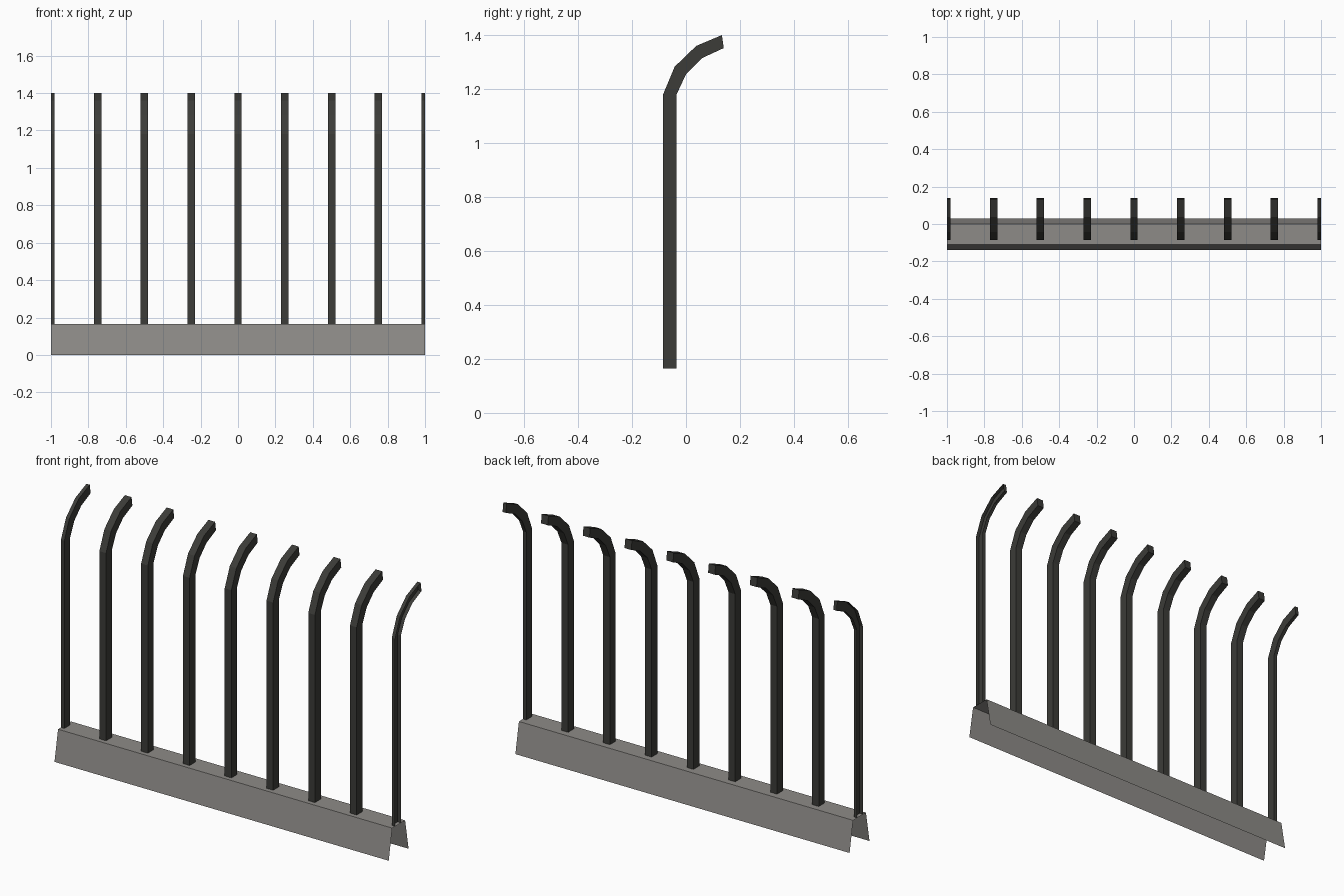
import bpy, bmesh

if "Cube" in bpy.data.objects:
    bpy.data.objects.remove(bpy.data.objects["Cube"])


def material(name, c):
    m = bpy.data.materials.new(name)
    m.diffuse_color = (*c, 1)
    m.use_nodes = True
    m.node_tree.nodes["Principled BSDF"].inputs["Base Color"].default_value = m.diffuse_color
    return m


def make(name, bm, mat):
    bmesh.ops.recalc_face_normals(bm, faces=bm.faces[:])
    me = bpy.data.meshes.new(name)
    bm.to_mesh(me)
    bm.free()
    me.materials.append(mat)
    ob = bpy.data.objects.new(name, me)
    bpy.context.collection.objects.link(ob)


stone = material("stone", (0.27, 0.26, 0.245))
iron = material("iron", (0.045, 0.045, 0.04))

# open sheet kerb: sloped front and back walls under a flat top
bm = bmesh.new()
kerb = [(-0.14, 0), (-0.11, 0.165), (0, 0.165), (0.03, 0)]
rows = [[bm.verts.new((x, y, z)) for y, z in kerb] for x in (-1, 1)]
for i in range(3):
    bm.faces.new((rows[0][i], rows[1][i], rows[1][i + 1], rows[0][i + 1]))
make("kerb", bm, stone)

# bent bar side profile: outer and inner edges, from foot to tip
outer = [(-0.085, 0.165), (-0.085, 1.18), (-0.042, 1.283), (0.038, 1.36), (0.133, 1.4)]
inner = [(-0.035, 0.165), (-0.035, 1.18), (0, 1.255), (0.06, 1.315), (0.14, 1.352)]


def bar(name, x0, x1, left=True, right=True):
    bm = bmesh.new()
    L = [[bm.verts.new((x, y, z)) for x, (y, z) in
          ((x0, o), (x1, o), (x1, i), (x0, i))] for o, i in zip(outer, inner)]
    for a, b in zip(L, L[1:]):
        for k in range(4):
            # the half bars at the ends stay open where they are cut
            if (k == 1 and not right) or (k == 3 and not left):
                continue
            n = (k + 1) % 4
            bm.faces.new((a[k], a[n], b[n], b[k]))
    bm.faces.new(L[-1])
    make(name, bm, iron)


# seven whole bars with a half bar at each end
for i in range(9):
    x = -1 + i * 0.25
    bar(f"bar_{i + 1}", max(x - 0.02, -1), min(x + 0.02, 1), i > 0, i < 8)
